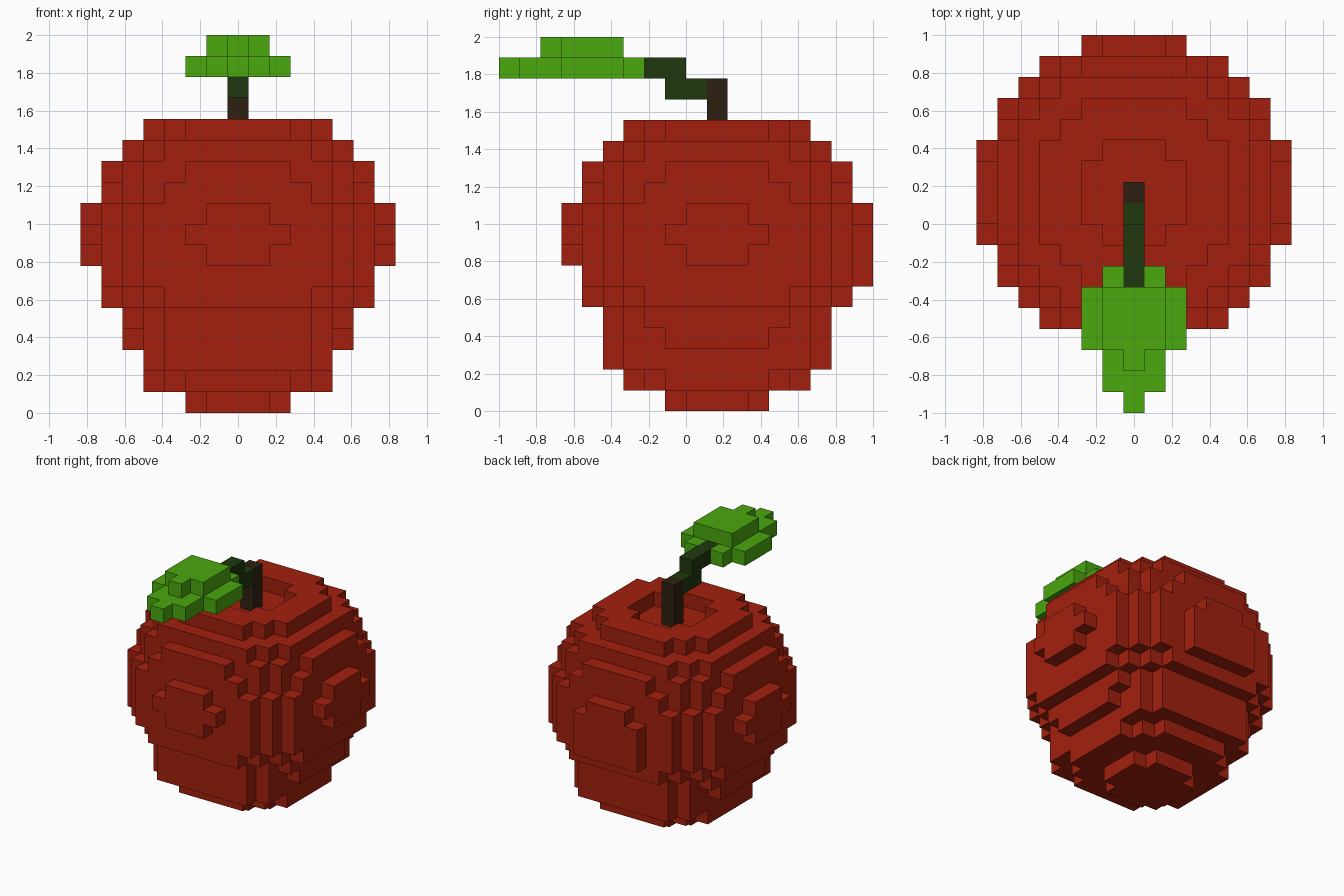
import bpy, bmesh

if "Cube" in bpy.data.objects:
    bpy.data.objects.remove(bpy.data.objects["Cube"])

U = 1 / 9  # block size


def material(name, rgb):
    m = bpy.data.materials.new(name)
    m.diffuse_color = (*rgb, 1)
    m.use_nodes = True
    m.node_tree.nodes["Principled BSDF"].inputs["Base Color"].default_value = m.diffuse_color
    return m


parts = {}

# Fruit body: stacked discs, one squared radius per layer
radius_sq = [5, 20, 34, 34, 34, 45, 52, 52, 52, 52, 45, 41, 34, 20]
body = set()
for k, r2 in enumerate(radius_sq):
    for i in range(-7, 8):
        for j in range(-7, 8):
            if i * i + j * j > r2 or abs(i) == 7 or abs(j) == 7:
                continue
            if k == 2 and abs(i) > 4:          # flatter sides near the base
                continue
            if k == 3 and abs(i) == 5 and abs(j) > 2:
                continue
            if k == 13 and i * i + j * j <= 5:  # dent around the stem
                continue
            body.add((i, j, k))

# Bulging plates on the four sides
for k, w in ((7, 1), (8, 2), (9, 1)):
    for t in range(-w, w + 1):
        body |= {(t, -7, k), (7, t, k), (-7, t, k)}
for k, w in ((6, 2), (7, 2), (8, 2), (9, 1)):
    body |= {(t, 7, k) for t in range(-w, w + 1)}
parts["fruit_body"] = (body, material("red", (0.366, 0.0144, 0.0044)))

# Woody stem and the green stalk that carries the leaf
parts["stem"] = ({(0, 0, k) for k in (13, 14, 15)},
                 material("dark brown", (0.027, 0.0144, 0.0052)))
stalk = {(0, j, 15) for j in (-2, -1)} | {(0, j, 16) for j in (-4, -3, -2)}
parts["leaf_stalk"] = (stalk, material("dark green", (0.0144, 0.0395, 0.0044)))

# Leaf: wide lower layer, smaller raised layer
leaf = set()
lower = {-4: 1, -5: 2, -6: 2, -7: 2, -8: 1, -9: 1, -10: 0}
upper = {-5: 1, -6: 1, -7: 1, -8: 0}
for k, rows in ((16, lower), (17, upper)):
    for j, w in rows.items():
        leaf |= {(i, j, k) for i in range(-w, w + 1)}
parts["leaf"] = (leaf - stalk, material("leaf green", (0.069, 0.392, 0.0044)))

solid = set().union(*(cells for cells, _ in parts.values()))


def build(name, cells, mat):
    """Make a mesh from the exposed sides of the blocks."""
    bm = bmesh.new()
    for c in sorted(cells):
        for axis in range(3):
            for side in (0, 1):
                n = list(c)
                n[axis] += 2 * side - 1
                if tuple(n) in solid:
                    continue
                a, b = (axis + 1) % 3, (axis + 2) % 3
                loop = [(0, 0), (1, 0), (1, 1), (0, 1)]
                verts = []
                for da, db in (loop if side else loop[::-1]):
                    p = list(c)
                    p[axis] += side
                    p[a] += da
                    p[b] += db
                    verts.append(bm.verts.new(((p[0] - 0.5) * U, (p[1] + 1) * U, p[2] * U)))
                bm.faces.new(verts)
    bmesh.ops.remove_doubles(bm, verts=bm.verts, dist=U * 0.01)
    mesh = bpy.data.meshes.new(name)
    bm.to_mesh(mesh)
    bm.free()
    mesh.materials.append(mat)
    bpy.context.collection.objects.link(bpy.data.objects.new(name, mesh))


for name, (cells, mat) in parts.items():
    build(name, cells, mat)
